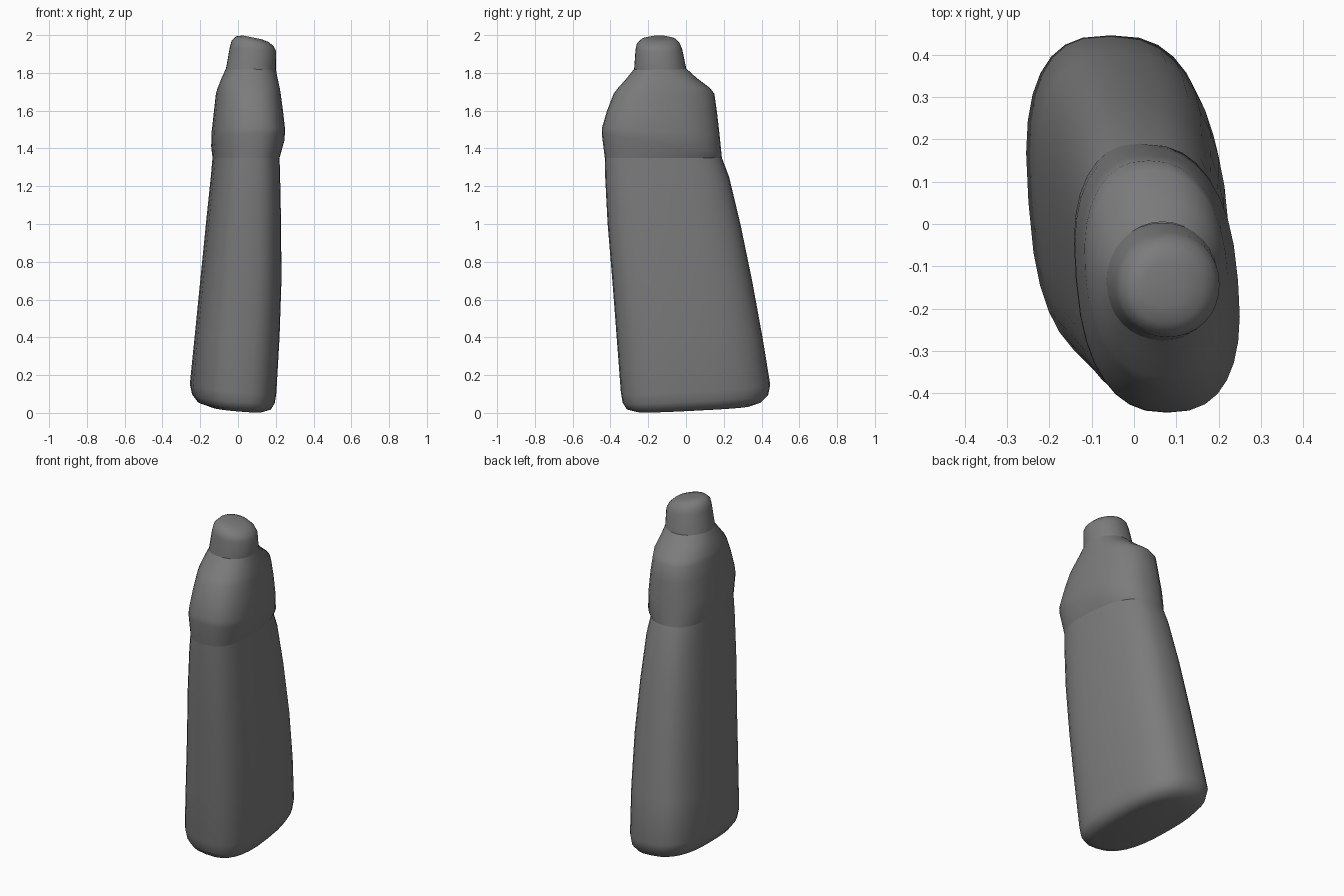
import bpy, bmesh, math

if "Cube" in bpy.data.objects:
    bpy.data.objects.remove(bpy.data.objects["Cube"])

SEG = 32
grey = bpy.data.materials.new("dark_grey")
grey.diffuse_color = (0.2, 0.2, 0.2, 1)
grey.use_nodes = True
grey.node_tree.nodes["Principled BSDF"].inputs["Base Color"].default_value = grey.diffuse_color


def ring_points(z, x0, x1, y0, y1, n=2.7, shear=-0.07, tx=0.0, ty=0.0):
    """Slanted superellipse fitted to the given x/y extents, optionally tilted."""
    half_y = (y1 - y0) / 2
    half_x = (x1 - x0) / 2
    raw = []
    for i in range(SEG):
        a = 2 * math.pi * i / SEG
        c, s = math.cos(a), math.sin(a)
        px = math.copysign(abs(c) ** (2 / n), c) * half_x * 0.93
        py = math.copysign(abs(s) ** (2 / n), s) * half_y
        raw.append((px + shear * py, py))
    mx = max(p[0] for p in raw)
    my = max(p[1] for p in raw)
    cx, cy = (x0 + x1) / 2, (y0 + y1) / 2
    pts = []
    for px, py in raw:
        dx, dy = px * half_x / mx, py * half_y / my
        pts.append((cx + dx, cy + dy, max(0, z + tx * dx + ty * dy)))
    return pts


def loft(name, rings, cap_start=False, cap_end=False):
    bm = bmesh.new()
    loops = [[bm.verts.new(p) for p in ring_points(**r)] for r in rings]
    for a, b in zip(loops, loops[1:]):
        for i in range(SEG):
            j = (i + 1) % SEG
            bm.faces.new((a[i], a[j], b[j], b[i]))
    if cap_start:
        bm.faces.new(loops[0][::-1])
    if cap_end:
        bm.faces.new(loops[-1])
    bmesh.ops.recalc_face_normals(bm, faces=bm.faces)
    mesh = bpy.data.meshes.new(name)
    bm.to_mesh(mesh)
    bm.free()
    mesh.materials.append(grey)
    obj = bpy.data.objects.new(name, mesh)
    bpy.context.collection.objects.link(obj)
    bpy.ops.object.select_all(action='DESELECT')
    obj.select_set(True)
    bpy.context.view_layer.objects.active = obj
    bpy.ops.object.shade_smooth_by_angle(angle=math.radians(50))
    return obj


def ring(z, x0, x1, y0, y1, **kw):
    return dict(z=z, x0=x0, x1=x1, y0=y0, y1=y1, **kw)


# Shared waist section where body and shoulder meet
upper = dict(n=2.5, shear=-0.08)
waist = ring(1.35, -0.135, 0.22, -0.43, 0.19, **upper)

# Tapering body with a rounded, slightly tilted base
tilt = dict(tx=-0.08, ty=0.045)
loft("bottle_body", [
    ring(0.022, -0.15, 0.13, -0.26, 0.34, **tilt),
    ring(0.04, -0.215, 0.175, -0.315, 0.40, **tilt),
    ring(0.075, -0.243, 0.195, -0.336, 0.435, **tilt),
    ring(0.13, -0.255, 0.203, -0.345, 0.446, **tilt),
    ring(0.40, -0.23, 0.22, -0.367, 0.405),
    ring(0.70, -0.20, 0.23, -0.39, 0.35),
    ring(1.00, -0.17, 0.228, -0.415, 0.288),
    ring(1.25, -0.144, 0.223, -0.428, 0.228, n=2.6),
    waist,
], cap_start=True)

# Shoulder with a lip that bulges at the front and fades to the back
loft("bottle_shoulder", [
    waist,
    ring(1.425, -0.142, 0.245, -0.446, 0.188, ty=-0.17, **upper),
    ring(1.49, -0.14, 0.25, -0.445, 0.178, ty=-0.06, **upper),
    ring(1.60, -0.127, 0.238, -0.418, 0.163, n=2.4),
    ring(1.69, -0.117, 0.226, -0.383, 0.15, n=2.3),
    ring(1.72, -0.108, 0.221, -0.36, 0.127, n=2.3, shear=-0.05),
    ring(1.77, -0.088, 0.21, -0.315, 0.06, n=2.2, shear=-0.03),
    ring(1.82, -0.065, 0.20, -0.275, 0.005, n=2, shear=0),
])

# Tapered closure with a sloping rounded top
cap = dict(n=2.1, shear=0)
loft("cap", [
    ring(1.815, -0.065, 0.20, -0.275, 0.003, **cap),
    ring(1.925, -0.043, 0.202, -0.267, -0.02, tx=-0.1, **cap),
    ring(1.955, -0.033, 0.19, -0.26, -0.032, tx=-0.15, **cap),
    ring(1.978, -0.01, 0.165, -0.235, -0.055, tx=-0.18, **cap),
    ring(1.988, 0.025, 0.125, -0.195, -0.09, tx=-0.2, **cap),
], cap_end=True)
